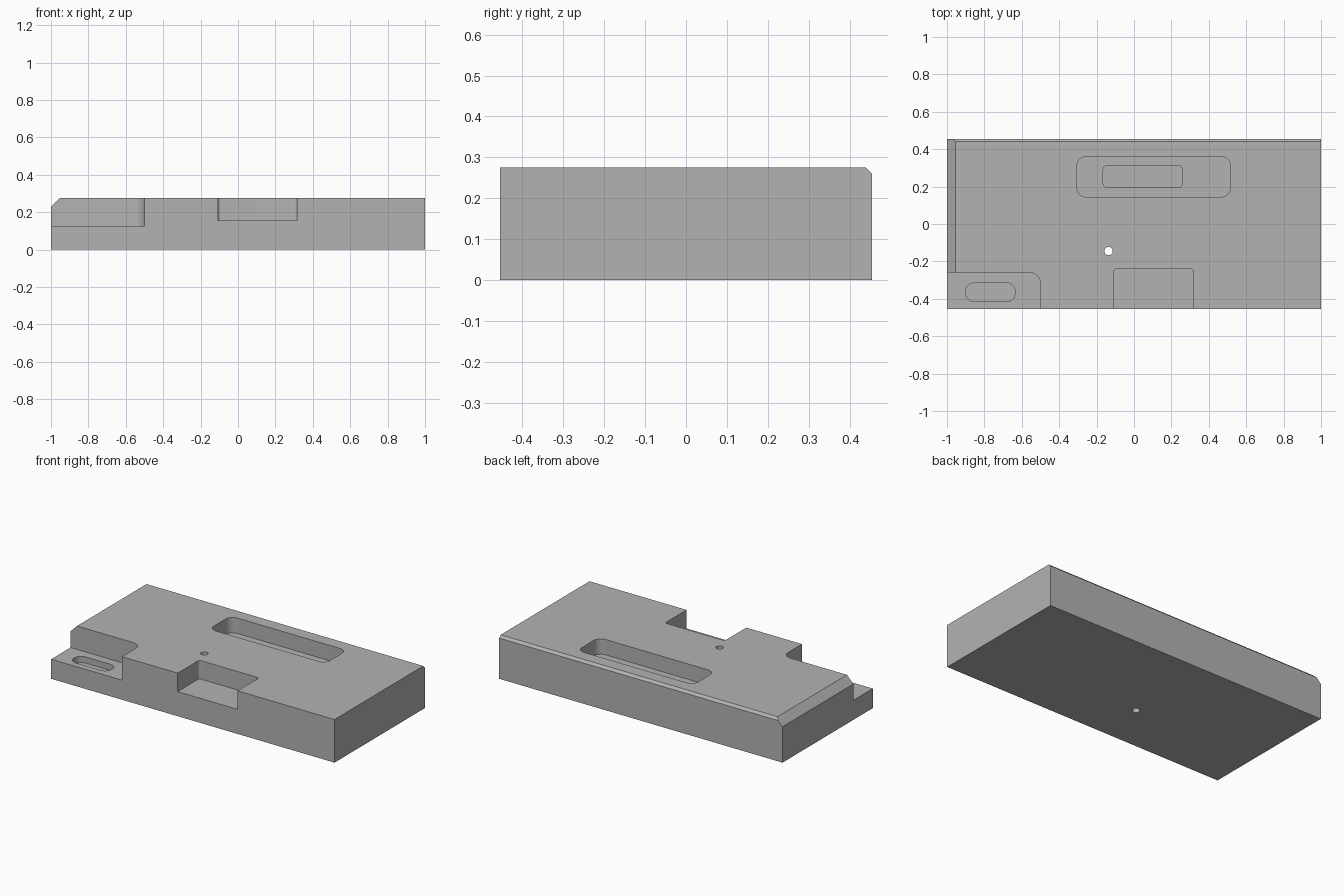
import bpy
import bmesh
import math
from mathutils import Vector

cube = bpy.data.objects.get("Cube")
if cube:
    bpy.data.objects.remove(cube, do_unlink=True)

HALF_X, HALF_Y, TOP = 1.0, 0.455, 0.275
ABOVE, OUT = 0.4, 0.1  # overshoot of the cutters

grey = bpy.data.materials.new("machined_grey")
grey.use_nodes = True
colour = (0.45, 0.45, 0.45, 1)
grey.diffuse_color = colour
grey.node_tree.nodes["Principled BSDF"].inputs["Base Color"].default_value = colour


def add_object(name, bm):
    bmesh.ops.recalc_face_normals(bm, faces=bm.faces)
    mesh = bpy.data.meshes.new(name)
    bm.to_mesh(mesh)
    bm.free()
    mesh.materials.append(grey)
    obj = bpy.data.objects.new(name, mesh)
    bpy.context.collection.objects.link(obj)
    return obj


def rounded_prism(name, x0, x1, y0, y1, z0, radius, steps=8):
    """Upright prism with rounded corners, from z0 to above the block."""
    bm = bmesh.new()
    centres = [(x1 - radius, y1 - radius), (x0 + radius, y1 - radius),
               (x0 + radius, y0 + radius), (x1 - radius, y0 + radius)]
    verts = []
    for corner, (cx, cy) in enumerate(centres):
        for i in range(steps + 1):
            a = math.pi / 2 * (corner + i / steps)
            verts.append(bm.verts.new((cx + radius * math.cos(a),
                                       cy + radius * math.sin(a), z0)))
    bmesh.ops.remove_doubles(bm, verts=verts, dist=1e-5)
    face = bm.faces.new([v for v in verts if v.is_valid])
    top = bmesh.ops.extrude_face_region(bm, geom=[face])["geom"]
    bmesh.ops.translate(bm, vec=(0, 0, ABOVE - z0),
                        verts=[g for g in top if isinstance(g, bmesh.types.BMVert)])
    return add_object(name, bm)


def chamfer(bm, point, normal):
    """Slice off the material beyond a plane and close the cut."""
    bmesh.ops.bisect_plane(bm, geom=bm.verts[:] + bm.edges[:] + bm.faces[:],
                           plane_co=point, plane_no=Vector(normal).normalized(),
                           clear_outer=True)
    bmesh.ops.holes_fill(bm, edges=[e for e in bm.edges if e.is_boundary])


# Block with chamfered right and back top edges
bm = bmesh.new()
bmesh.ops.create_cube(bm, size=1)
bmesh.ops.scale(bm, vec=(2 * HALF_X, 2 * HALF_Y, TOP), verts=bm.verts)
bmesh.ops.translate(bm, vec=(0, 0, TOP / 2), verts=bm.verts)
chamfer(bm, (-HALF_X + 0.046, 0, TOP), (-1, 0, 1))
chamfer(bm, (0, HALF_Y - 0.015, TOP), (0, 1, 1))
block = add_object("machined_block", bm)

# Pockets, notches and the through hole
cutters = [
    rounded_prism("corner_step", -HALF_X - OUT, -0.5, -HALF_Y - OUT, -0.26, 0.125, 0.058),
    rounded_prism("step_slot", -0.9, -0.635, -0.415, -0.315, 0.085, 0.046),
    rounded_prism("front_notch", -0.107, 0.315, -HALF_Y - OUT, -0.238, 0.157, 0.015),
    rounded_prism("back_pocket", -0.305, 0.515, 0.145, 0.36, 0.177, 0.048),
    rounded_prism("inner_pocket", -0.165, 0.258, 0.195, 0.313, 0.13, 0.024),
    rounded_prism("through_hole", -0.158, -0.114, -0.167, -0.123, -OUT, 0.0219),
]
bpy.context.view_layer.objects.active = block
for cutter in cutters:
    cutter.hide_render = True
    cut = block.modifiers.new(cutter.name, "BOOLEAN")
    cut.operation = "DIFFERENCE"
    cut.solver = "EXACT"
    cut.object = cutter
    bpy.ops.object.modifier_apply(modifier=cut.name)
    bpy.data.objects.remove(cutter, do_unlink=True)

# Smooth the rounded corners, keep machined edges sharp
bpy.ops.object.select_all(action="DESELECT")
block.select_set(True)
bpy.ops.object.shade_smooth_by_angle(angle=math.radians(30))
